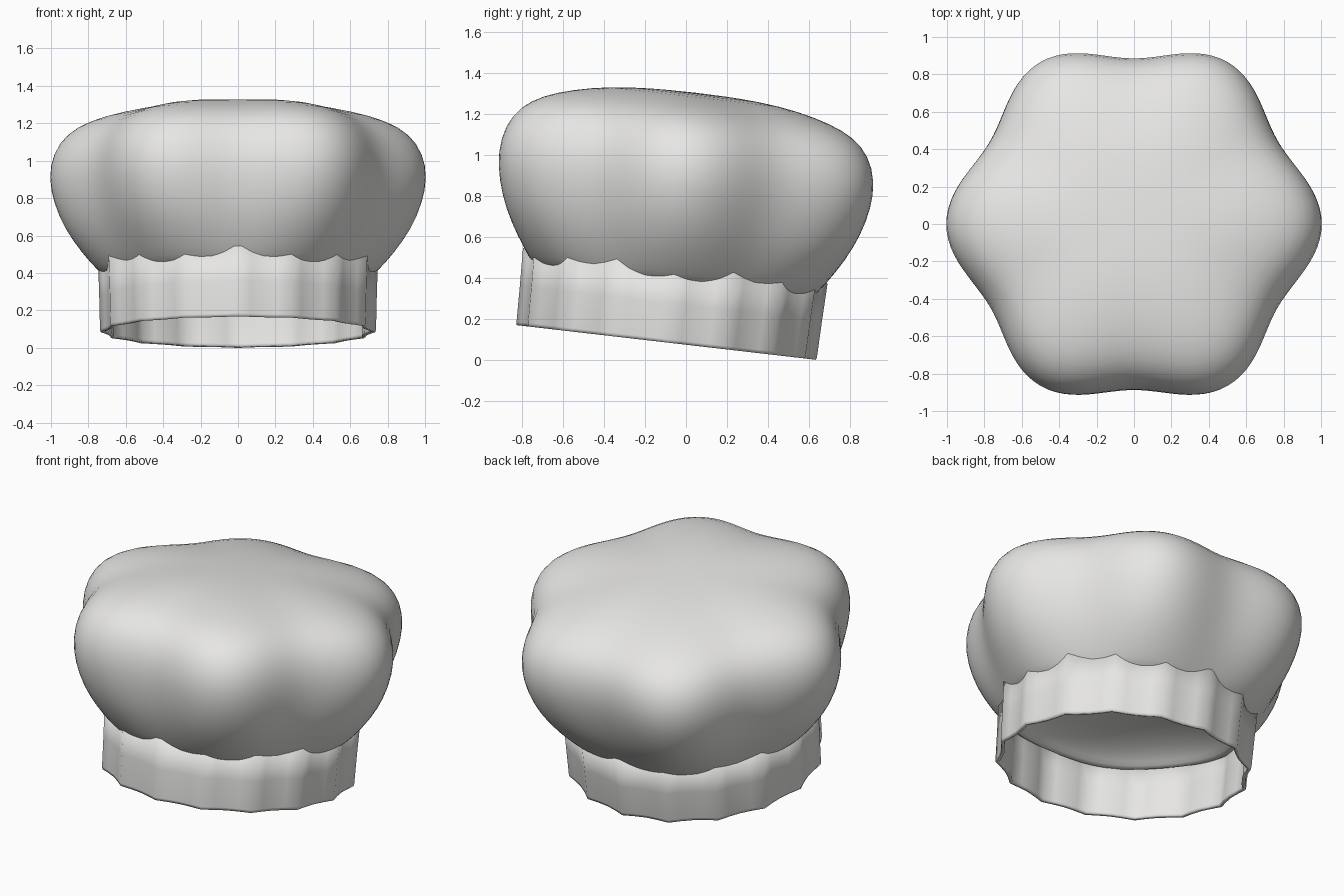
import bpy, bmesh, math
from mathutils import Matrix

cube = bpy.data.objects.get("Cube")
if cube:
    bpy.data.objects.remove(cube, do_unlink=True)

# One plain off-white cloth material
cloth = bpy.data.materials.new("white cloth")
cloth.use_nodes = True
color = (0.8, 0.795, 0.78, 1)
cloth.diffuse_color = color
cloth.node_tree.nodes["Principled BSDF"].inputs["Base Color"].default_value = color

# The whole hat leans backwards about the puff's centre
LEAN = Matrix.Translation((0, 0, 0.91)) @ Matrix.Rotation(math.radians(-6.6), 4, 'X')


def lathe(name, rows, segments, radius_at, poles=None):
    """Join rings of points; radius_at(row, angle) shapes each ring."""
    bm = bmesh.new()
    rings = []
    for row in rows:
        ring = []
        for i in range(segments):
            a = math.tau * i / segments
            r = radius_at(row, a)
            ring.append(bm.verts.new((r * math.cos(a), r * math.sin(a), row[1])))
        rings.append(ring)
    for low, high in zip(rings, rings[1:]):
        for i in range(segments):
            j = (i + 1) % segments
            bm.faces.new((low[i], low[j], high[j], high[i]))
    if poles:
        for ring, z in zip((rings[0], rings[-1]), poles):
            tip = bm.verts.new((0, 0, z))
            for i in range(segments):
                bm.faces.new((ring[i], ring[(i + 1) % segments], tip))
    bmesh.ops.recalc_face_normals(bm, faces=bm.faces)
    mesh = bpy.data.meshes.new(name)
    bm.to_mesh(mesh)
    bm.free()
    mesh.materials.append(cloth)
    obj = bpy.data.objects.new(name, mesh)
    bpy.context.collection.objects.link(obj)
    obj.matrix_world = LEAN
    return obj


def shade(obj, degrees):
    bpy.ops.object.select_all(action='DESELECT')
    obj.select_set(True)
    bpy.context.view_layer.objects.active = obj
    bpy.ops.object.shade_smooth_by_angle(angle=math.radians(degrees))


# Puffed crown with a hollowed underside: (lobe radius, height, lobe strength)
crown_profile = [
    (0.25, -0.39, 0), (0.48, -0.43, 0.1), (0.62, -0.485, 0.2), (0.67, -0.53, 0.25),
    (0.7, -0.54, 0.3), (0.75, -0.5, 0.42),
    (0.84, -0.4, 0.62), (0.93, -0.275, 0.82), (0.99, -0.135, 0.95), (1.016, 0, 1),
    (0.993, 0.13, 1), (0.922, 0.23, 1), (0.81, 0.295, 1), (0.655, 0.34, 0.9),
    (0.45, 0.377, 0.6), (0.22, 0.392, 0.2),
]


def lobed(row, angle):
    return row[0] * (1 - 0.12 * row[2] * (1 - math.cos(6 * angle)) / 2)


crown = lathe("puffed_crown", crown_profile, 72, lobed, poles=(-0.38, 0.395))
smooth = crown.modifiers.new("smooth", 'SUBSURF')
smooth.levels = smooth.render_levels = 1
shade(crown, 80)

# Fluted head band: sixteen concave flutes, open below, slightly flared
band_rows = [(0.735, -0.832), (0.738, -0.815), (0.742, -0.64), (0.748, -0.455)]


def fluted(row, angle):
    return row[0] - 0.03 * abs(math.sin(8 * angle))


band = lathe("fluted_band", band_rows, 64, fluted)
wall = band.modifiers.new("wall", 'SOLIDIFY')
wall.thickness = 0.02
wall.offset = -1
shade(band, 60)
